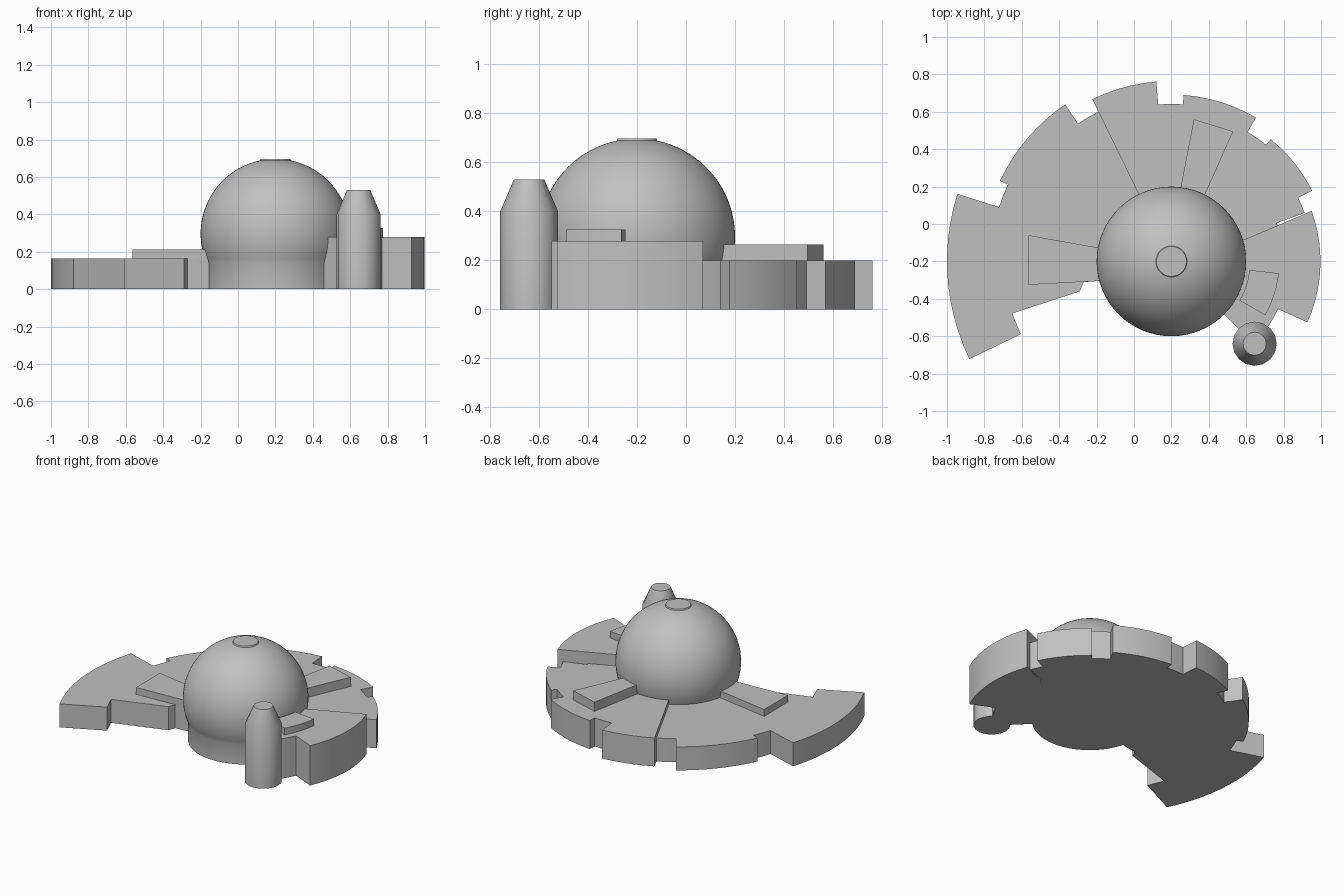
import bpy, bmesh
from math import sin, cos, radians, sqrt
from mathutils import Vector

cube = bpy.data.objects.get("Cube")
if cube:
    bpy.data.objects.remove(cube, do_unlink=True)

grey = bpy.data.materials.new("plain grey")
grey.use_nodes = True
GREY = (0.53, 0.53, 0.53, 1)
grey.diffuse_color = GREY
grey.node_tree.nodes["Principled BSDF"].inputs["Base Color"].default_value = GREY

HUB = Vector((0.2, -0.2))  # plan centre of dome and rings


def finish(name, bm):
    bmesh.ops.recalc_face_normals(bm, faces=bm.faces[:])
    mesh = bpy.data.meshes.new(name)
    bm.to_mesh(mesh)
    bm.free()
    mesh.materials.append(grey)
    obj = bpy.data.objects.new(name, mesh)
    bpy.context.collection.objects.link(obj)
    bpy.ops.object.select_all(action='DESELECT')
    obj.select_set(True)
    bpy.context.view_layer.objects.active = obj
    bpy.ops.object.shade_smooth_by_angle(angle=radians(30))
    return obj


def polar(angle, radius):
    a = radians(angle)
    return HUB + Vector((cos(a), sin(a))) * radius


def arc(a0, a1, radius):
    n = max(1, round(abs(a1 - a0) / 4))
    return [polar(a0 + (a1 - a0) * i / n, radius) for i in range(n + 1)]


def prism(name, points, top, bottom=0):
    bm = bmesh.new()
    face = bm.faces.new([bm.verts.new((p[0], p[1], bottom)) for p in points])
    new = bmesh.ops.extrude_face_region(bm, geom=[face], use_keep_orig=True)["geom"]
    verts = [v for v in new if isinstance(v, bmesh.types.BMVert)]
    bmesh.ops.translate(bm, vec=(0, 0, top - bottom), verts=verts)
    return finish(name, bm)


def terrace(name, steps, height, tail=()):
    # stepped fan: each step is an arc (start angle, end angle, radius)
    points = [HUB]
    for a0, a1, r in steps:
        points += arc(a0, a1, r)
    points += [polar(a, r) for a, r in tail]
    return prism(name, points, height)


def lathe(name, centre, profile, sides):
    bm = bmesh.new()
    rings = []
    for r, z in profile:
        rings.append([bm.verts.new((centre[0] + r * cos(radians(360 * i / sides)),
                                    centre[1] + r * sin(radians(360 * i / sides)), z))
                      for i in range(sides)])
    for low, high in zip(rings, rings[1:]):
        for i in range(sides):
            j = (i + 1) % sides
            bm.faces.new((low[i], low[j], high[j], high[i]))
    bm.faces.new(rings[0])
    bm.faces.new(rings[-1])
    return finish(name, bm)


# Three notched terraces fanning around the dome
terrace("left_terrace", [(-45, -24.1, 0.624), (-24.1, 19.8, 0.797)], 0.28,
        tail=[(16.7, 0.408)])
terrace("back_terrace", [(10, 20, 0.6), (20, 26.7, 0.758), (26.7, 50.9, 0.842),
                         (50.9, 59.5, 0.803), (59.5, 85.8, 0.892),
                         (85.8, 94.8, 0.842), (94.8, 116, 0.965)], 0.2)
terrace("right_terrace", [(116, 124.1, 0.89), (124.1, 154.8, 1.013),
                          (154.8, 162.5, 0.966), (162.5, 205.8, 1.2)], 0.165,
        tail=[(205.8, 0.895), (198.1, 0.895), (198.1, 0.515),
              (193.3, 0.483), (194.7, 0.415)])

# Raised slabs on the terraces
prism("left_slab", arc(-6.3, -29.8, 0.578) + arc(-29.8, -6.3, 0.42), 0.327, 0.27)
prism("back_slab", [(0.32, 0.56), (0.235, 0.12), (0.345, 0.08), (0.53, 0.495)], 0.265, 0.19)
prism("right_slab", [(-0.565, -0.06), (-0.565, -0.325), (-0.1, -0.3), (-0.1, -0.143)], 0.213, 0.15)

# Dome on a slightly narrower drum, with a small flat top
R, CZ = 0.4, 0.297
profile = [(0.367, 0)]
for i in range(26):
    a = radians(-23 + i * 101 / 25)
    profile.append((R * cos(a), CZ + R * sin(a)))
profile.append((0.08, 0.697))
lathe("dome", HUB, profile, 64)

# Round tower with a tapered top
lathe("tower", (0.645, -0.64), [(0.118, 0), (0.118, 0.4), (0.062, 0.53)], 16)
